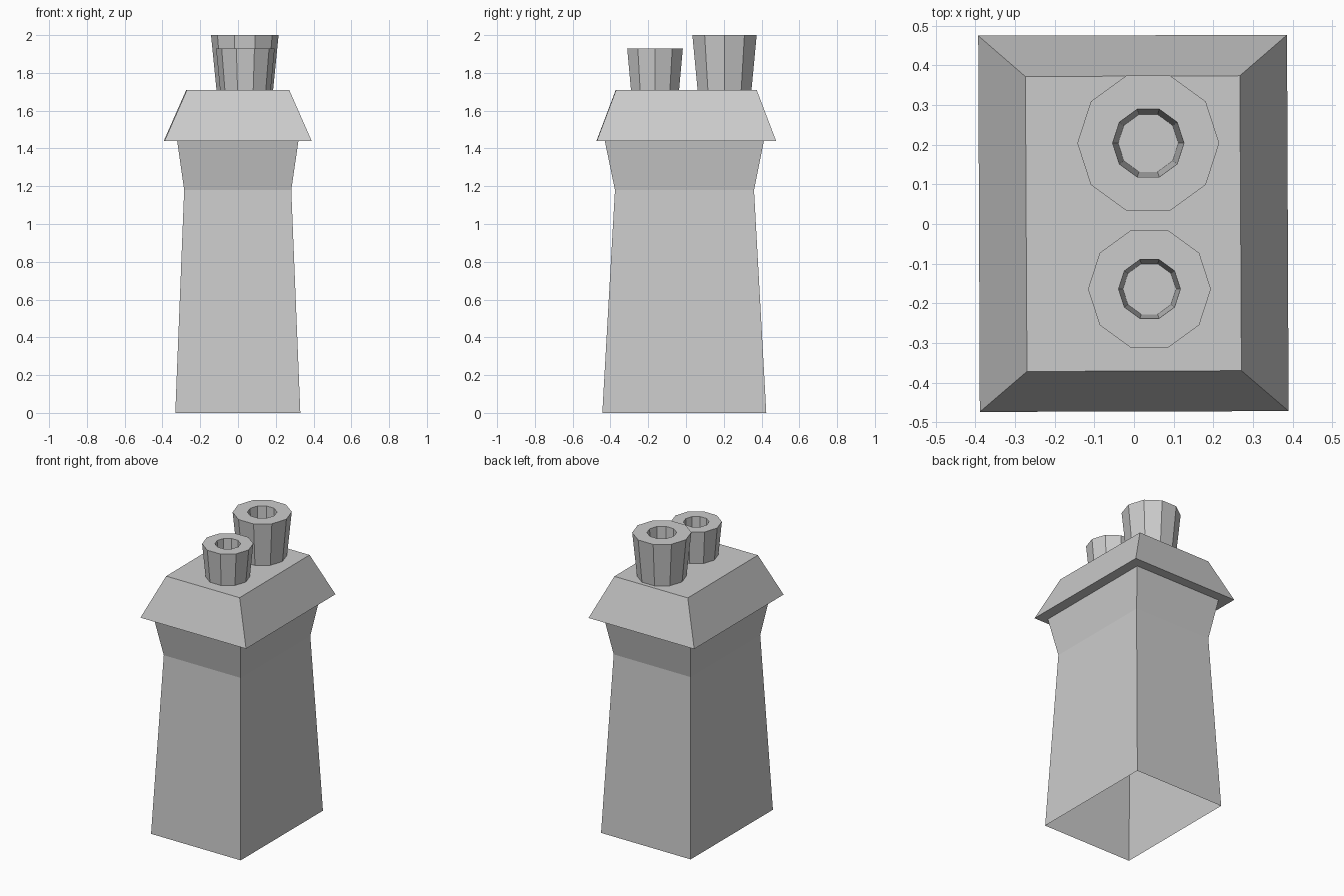
import bpy, bmesh, math

if "Cube" in bpy.data.objects:
    bpy.data.objects.remove(bpy.data.objects["Cube"])


def make_object(name, bm):
    bmesh.ops.recalc_face_normals(bm, faces=bm.faces)
    mesh = bpy.data.meshes.new(name)
    bm.to_mesh(mesh)
    bm.free()
    obj = bpy.data.objects.new(name, mesh)
    bpy.context.collection.objects.link(obj)
    return obj


def loft(bm, rings):
    loops = [[bm.verts.new(p) for p in ring] for ring in rings]
    for a, b in zip(loops, loops[1:]):
        n = len(a)
        for i in range(n):
            j = (i + 1) % n
            bm.faces.new((a[i], a[j], b[j], b[i]))
    return loops


def rect(x0, x1, y0, y1, z, skew=0.0):
    # rectangle, slightly turned by the skew amount for a hand-built look
    return [(x0 + skew, y0 - skew / 2, z), (x1 + skew, y0 + skew / 2, z),
            (x1 - skew, y1 + skew / 2, z), (x0 - skew, y1 - skew / 2, z)]


def circle(cx, cy, r, z, sides=10):
    return [(cx + r * math.cos(math.tau * i / sides),
             cy + r * math.sin(math.tau * i / sides), z) for i in range(sides)]


# chimney stack with flared neck, open at the bottom, and sloped cap
bm = bmesh.new()
loops = loft(bm, [
    rect(-0.332, 0.33, -0.443, 0.425, 0.0),
    rect(-0.285, 0.282, -0.376, 0.360, 1.18),
    rect(-0.322, 0.32, -0.430, 0.412, 1.44),
    rect(-0.391, 0.388, -0.473, 0.476, 1.44, 0.002),
    rect(-0.272, 0.269, -0.371, 0.373, 1.71, 0.002),
])
bm.faces.new(loops[-1])
make_object("chimney_stack", bm)


# tapered pots with a narrow flue hole running down to the cap
def pot(name, cx, cy, r_base, r_top, r_hole, r_floor, top, base=1.71):
    bm = bmesh.new()
    loft(bm, [
        circle(cx, cy, r_base, base),
        circle(cx, cy, r_top, top),
        circle(cx, cy, r_hole, top),
        circle(cx, cy, r_floor, base),
    ])
    make_object(name, bm)


pot("large_pot", 0.036, 0.204, 0.150, 0.179, 0.090, 0.076, 2.0)
pot("small_pot", 0.039, -0.164, 0.134, 0.155, 0.078, 0.067, 1.93)
